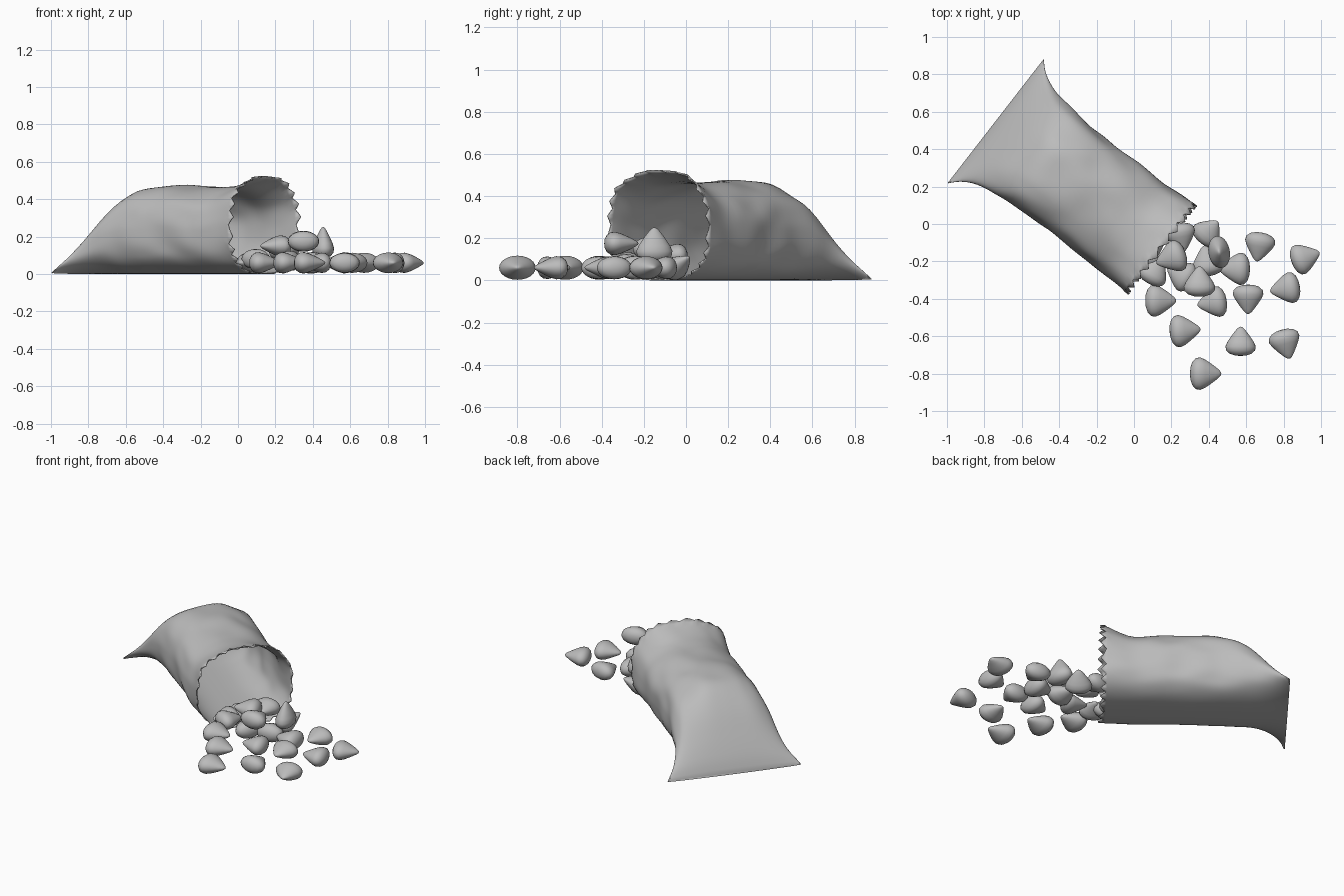
import bpy, bmesh, math, random
from mathutils import Vector, Matrix, noise

if "Cube" in bpy.data.objects:
    bpy.data.objects.remove(bpy.data.objects["Cube"])

random.seed(4)
grey = bpy.data.materials.new("plain_grey")
grey.diffuse_color = (0.5, 0.5, 0.5, 1)
grey.use_nodes = True
grey.node_tree.nodes["Principled BSDF"].inputs["Base Color"].default_value = grey.diffuse_color

AXIS = Vector((0.79, -0.612, 0))     # sealed end -> open mouth
SIDE = Vector((0.612, 0.79, 0))
SEAL = Vector((-0.74, 0.55, 0))      # middle of the sealed edge


def finish(name, bm, angle=60):
    me = bpy.data.meshes.new(name)
    bm.to_mesh(me)
    bm.free()
    me.materials.append(grey)
    ob = bpy.data.objects.new(name, me)
    bpy.context.collection.objects.link(ob)
    bpy.ops.object.select_all(action='DESELECT')
    ob.select_set(True)
    bpy.context.view_layer.objects.active = ob
    bpy.ops.object.shade_smooth_by_angle(angle=math.radians(angle))
    return ob


def curve(points, x):
    """Smooth (Hermite) interpolation through (x, y) points."""
    n = len(points)

    def slope(i):
        a, b = points[max(i - 1, 0)], points[min(i + 1, n - 1)]
        return (b[1] - a[1]) / (b[0] - a[0])
    for i in range(n - 1):
        (x0, y0), (x1, y1) = points[i], points[i + 1]
        if x <= x1 or i == n - 2:
            d = x1 - x0
            t = min(max((x - x0) / d, 0), 1)
            return ((2*t**3 - 3*t*t + 1) * y0 + (t**3 - 2*t*t + t) * d * slope(i)
                    + (3*t*t - 2*t**3) * y1 + (t**3 - t*t) * d * slope(i + 1))


# Bag: flat wide seal swelling into a tube with a zigzag-cut mouth
WIDTH = [(0, .42), (.05, .372), (.12, .335), (.2, .313), (.4, .294),
         (.6, .287), (.8, .290), (1.0, .293), (1.12, .302)]
HEIGHT = [(0, .012), (.03, .085), (.1, .205), (.2, .345), (.3, .435), (.4, .468),
          (.6, .472), (.8, .465), (.95, .468), (1.05, .5), (1.12, .53)]
COLS, LENGTH = 96, 1.115
stations = [0, .01, .02, .035, .05, .075] + [.1 + .032 * i for i in range(32)] + [LENGTH]
bm = bmesh.new()
rings = []
for r, a in enumerate(stations):
    w, h = curve(WIDTH, a), curve(HEIGHT, a)
    puff = min(a / 0.3, 1)
    ring = []
    for k in range(COLS):
        t = 2 * math.pi * k / COLS
        c, s = math.cos(t), math.sin(t)
        e = 1 - 0.1 * puff - (0.2 * puff if s < 0 else 0)   # flatter underside
        u = w * math.copysign(abs(c) ** e, c)
        z = h / 2 + h / 2 * math.copysign(abs(s) ** e, s)
        # soft dents and creases in the film
        dent = 0.012 * puff * noise.noise(Vector((a * 6, c * 2, s * 2)))
        u += dent * c
        z += dent * max(s, 0)
        along = a
        if r == len(stations) - 1:
            along += (-.016, 0, .016, 0)[k % 4]
        ring.append(bm.verts.new(SEAL + AXIS * along + SIDE * u + Vector((0, 0, max(z, 0)))))
    rings.append(ring)
for r0, r1 in zip(rings, rings[1:]):
    for k in range(COLS):
        j = (k + 1) % COLS
        bm.faces.new((r0[k], r0[j], r1[j], r1[k]))
bm.faces.new(rings[0])
bmesh.ops.recalc_face_normals(bm, faces=bm.faces)
bag = finish("torn_bag", bm)
film = bag.modifiers.new("film_thickness", 'SOLIDIFY')
film.thickness = 0.006
film.offset = -1


# Chips: squashed rounded cones, lathed around their own x axis
CHIP = [(-.078, 0), (-.076, .03), (-.066, .06), (-.048, .08), (-.025, .084),
        (0, .073), (.03, .053), (.055, .034), (.072, .02), (.081, .009), (.084, 0)]


def chip(i, x, y, z, heading, pitch=0):
    bm = bmesh.new()
    verts = [bm.verts.new((px, 0, pr)) for px, pr in CHIP]
    edges = [bm.edges.new(p) for p in zip(verts, verts[1:])]
    bmesh.ops.spin(bm, geom=verts + edges, cent=(0, 0, 0), axis=(1, 0, 0),
                   angle=2 * math.pi, steps=24, use_merge=True)
    bmesh.ops.remove_doubles(bm, verts=bm.verts, dist=0.0005)
    bmesh.ops.recalc_face_normals(bm, faces=bm.faces)
    size = random.uniform(0.96, 1.04)
    bm.transform(Matrix.Translation((x, y, z))
                 @ Matrix.Rotation(math.radians(heading), 4, 'Z')
                 @ Matrix.Rotation(math.radians(-pitch), 4, 'Y')
                 @ Matrix.Diagonal((size, size, 0.66 * size, 1)))
    finish("chip_%02d" % i, bm, 80)


# x, y, z, heading of the tip, upward pitch
SPILL = [
    (.915, -.18, .06, 20), (.67, -.12, .06, -100), (.81, -.345, .06, 190),
    (.61, -.40, .06, -90), (.57, -.63, .06, 90), (.81, -.64, .06, -75),
    (.38, -.80, .06, 0), (.27, -.57, .06, 5), (.14, -.41, .06, 0),
    (.42, -.42, .06, 190), (.35, -.31, .175, 90), (.25, -.27, .07, 150),
    (.11, -.25, .08, 60), (.25, -.07, .12, -80), (.40, -.04, .07, 50, 30),
    (.455, -.15, .165, 10, 90), (.54, -.24, .06, 180), (.39, -.20, .06, 100),
    (.20, -.18, .15, 200), (.10, -.10, .06, 30), (.05, -.20, .06, 240)]
for i, spec in enumerate(SPILL, 1):
    chip(i, *spec)
